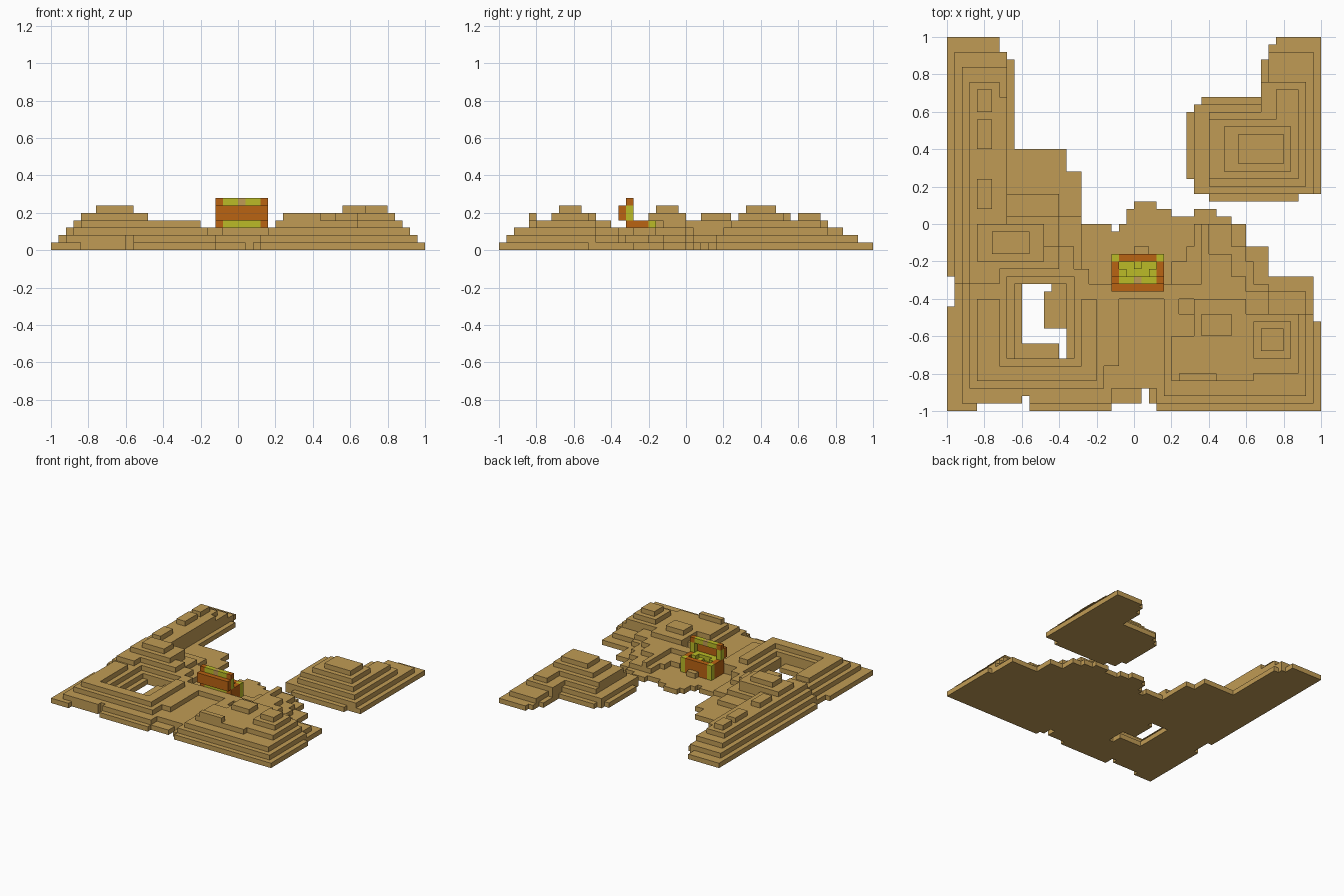
import bpy
import bmesh

CELL = 0.04
HALF = 25

if "Cube" in bpy.data.objects:
    bpy.data.objects.remove(bpy.data.objects["Cube"], do_unlink=True)


def material(name, color):
    mat = bpy.data.materials.new(name)
    mat.use_nodes = True
    mat.diffuse_color = (*color, 1)
    mat.node_tree.nodes["Principled BSDF"].inputs["Base Color"].default_value = (*color, 1)
    return mat


sand = material("sand", (0.53, 0.33, 0.09))
wood = material("orange wood", (0.49, 0.125, 0.006))
gold = material("yellow gold", (0.50, 0.50, 0.02))

heights = {}


def cells(west, east, south, north):
    return [(x, y) for x in range(west, east) for y in range(south, north)]


def fill(level, west, east, south, north):
    for cell in cells(west, east, south, north):
        heights[cell] = max(level, heights.get(cell, 0))


def cut(level, west, east, south, north):
    for cell in cells(west, east, south, north):
        heights[cell] = min(level, heights.get(cell, 0))


def finish(name, bm, mat):
    bmesh.ops.remove_doubles(bm, verts=bm.verts, dist=CELL / 100)
    mesh = bpy.data.meshes.new(name)
    bm.to_mesh(mesh)
    bm.free()
    mesh.materials.append(mat)
    obj = bpy.data.objects.new(name, mesh)
    bpy.context.collection.objects.link(obj)


def build_terrain(name):
    bm = bmesh.new()

    def quad(*corners):
        bm.faces.new([bm.verts.new([c * CELL for c in p]) for p in corners])

    for (x, y), top in heights.items():
        if top == 0:
            continue
        e, n = x + 1, y + 1
        quad((x, y, top), (e, y, top), (e, n, top), (x, n, top))
        quad((x, n, 0), (e, n, 0), (e, y, 0), (x, y, 0))
        sides = (((x, y - 1), (x, y), (e, y)), ((e, y), (e, y), (e, n)),
                 ((x, n), (e, n), (x, n)), ((x - 1, y), (x, n), (x, y)))
        for neighbour, a, b in sides:
            for z in range(heights.get(neighbour, 0), top):
                quad((*a, z), (*b, z), (*b, z + 1), (*a, z + 1))
    finish(name, bm, sand)


def box(name, mat, x, y, z):
    bpy.ops.mesh.primitive_cube_add(size=1)
    obj = bpy.context.object
    obj.name = name
    obj.location = [CELL * sum(r) / 2 for r in (x, y, z)]
    obj.scale = [CELL * (r[1] - r[0]) for r in (x, y, z)]
    obj.data.materials.append(mat)


# Ground sheet of the main land
fill(1, west=-25, east=-18, south=-25, north=25)
fill(1, west=-18, east=-17, south=-25, north=23)
fill(1, west=-17, east=-16, south=-25, north=22)
fill(1, west=-16, east=-9, south=-25, north=10)
fill(1, west=-9, east=-7, south=-25, north=7)
fill(1, west=-7, east=15, south=-25, north=0)
fill(1, west=15, east=18, south=-25, north=-3)
fill(1, west=18, east=24, south=-25, north=-7)
fill(1, west=24, east=25, south=-25, north=-13)
fill(1, west=-1, east=13, south=0, north=1)
fill(1, west=-1, east=5, south=1, north=2)
fill(1, west=0, east=3, south=2, north=3)
fill(1, west=8, east=11, south=1, north=2)

# North-west ridge with its knolls
fill(2, west=-24, east=-17, south=-6, north=23)
fill(3, west=-23, east=-17, south=-6, north=21)
fill(4, west=-22, east=-18, south=-6, north=19)
fill(4, west=-18, east=-17, south=-6, north=17)
for south, north in ((2, 6), (10, 14), (15, 18)):
    fill(5, west=-21, east=-19, south=south, north=north)

# West hill
fill(2, west=-24, east=-10, south=-8, north=4)
fill(2, west=-10, east=-7, south=-8, north=1)
fill(3, west=-23, east=-10, south=-8, north=1)
fill(3, west=-10, east=-8, south=-8, north=-3)
fill(3, west=-8, east=-6, south=-8, north=-6)
fill(4, west=-22, east=-12, south=-8, north=0)
fill(4, west=-12, east=-10, south=-8, north=-3)
fill(5, west=-21, east=-12, south=-5, north=0)
fill(6, west=-19, east=-14, south=-4, north=-1)

# South-west rim around the pit
fill(2, west=-23, east=-3, south=-24, north=-8)
fill(3, west=-22, east=-4, south=-22, north=-8)
fill(4, west=-21, east=-5, south=-21, north=-10)
cut(3, west=-18, east=-7, south=-19, north=-6)
cut(2, west=-17, east=-8, south=-18, north=-7)
cut(1, west=-16, east=-9, south=-18, north=-8)

# Middle plateau and southern trough
fill(3, west=-6, east=10, south=-10, north=-8)
fill(2, west=-5, east=5, south=-22, north=-10)
fill(3, west=-5, east=-2, south=-19, north=-10)
fill(3, west=4, east=6, south=-20, north=-10)
fill(2, west=0, east=2, south=-4, north=-3)

# East arm
fill(2, west=8, east=13, south=-9, north=0)
fill(2, west=7, east=15, south=-9, north=-3)
fill(2, west=5, east=16, south=-9, north=-5)
fill(3, west=9, east=10, south=-9, north=0)
fill(3, west=10, east=13, south=-9, north=-4)
fill(3, west=13, east=15, south=-10, north=-7)

# South-east hill
fill(2, west=3, east=24, south=-24, north=-12)
fill(2, west=10, east=18, south=-12, north=-8)
fill(2, west=18, east=23, south=-12, north=-9)
fill(3, west=4, east=23, south=-23, north=-12)
fill(3, west=8, east=18, south=-12, north=-9)
fill(4, west=5, east=16, south=-21, north=-15)
fill(4, west=8, east=15, south=-15, north=-10)
fill(4, west=15, east=22, south=-20, north=-12)
fill(5, west=16, east=21, south=-18, north=-13)
fill(5, west=9, east=13, south=-15, north=-12)
fill(5, west=6, east=11, south=-21, north=-20)
fill(6, west=17, east=20, south=-17, north=-14)

# Notches in the rim and the open hole in the pit
cut(0, west=-25, east=-24, south=-11, north=-7)
cut(0, west=-21, east=-15, south=-25, north=-24)
cut(0, west=-15, east=-14, south=-25, north=-23)
cut(0, west=-3, east=3, south=-25, north=-24)
cut(0, west=1, east=2, south=-24, north=-22)
cut(0, west=-3, east=-2, south=-1, north=0)
cut(0, west=-15, east=-12, south=-16, north=-8)
cut(0, west=-12, east=-11, south=-9, north=-8)
cut(0, west=-12, east=-9, south=-16, north=-14)
cut(0, west=-10, east=-9, south=-18, north=-16)
build_terrain("main_land")

# Separate north-east island
heights.clear()
fill(1, west=7, east=25, south=6, north=15)
fill(1, west=8, east=25, south=4, north=16)
fill(1, west=9, east=25, south=4, north=17)
fill(1, west=10, east=22, south=3, north=4)
fill(1, west=17, east=25, south=17, north=22)
fill(1, west=18, east=25, south=22, north=24)
fill(1, west=19, east=25, south=24, north=25)
fill(2, west=8, east=24, south=4, north=16)
fill(2, west=18, east=24, south=16, north=23)
fill(3, west=10, east=23, south=5, north=15)
fill(3, west=17, east=23, south=15, north=19)
fill(4, west=10, east=22, south=6, north=14)
fill(4, west=19, east=22, south=14, north=18)
fill(5, west=12, east=21, south=7, north=13)
fill(6, west=14, east=20, south=8, north=12)
build_terrain("island")

# Chest tray: walls, front posts and treasure
box("tray_back_wall", wood, (-3, 4), (-8, -7), (1, 3))
box("tray_back_rim", gold, (-2, 3), (-8, -7), (3, 4))
box("tray_front_wall", wood, (-2, 3), (-5, -4), (1, 4))
box("tray_treasure", gold, (-2, 3), (-7, -5), (1, 3))
for side, west in (("right", -3), ("left", 3)):
    span = (west, west + 1)
    box(side + "_tray_wall", wood, span, (-7, -5), (1, 4))
    box(side + "_tray_back_corner", wood, span, (-8, -7), (3, 4))
    box(side + "_tray_post", gold, span, (-5, -4), (1, 4))
    box(side + "_lid_rim", gold, span, (-8, -7), (4, 6))
    box(side + "_lid_corner", wood, span, (-8, -7), (6, 7))
for x, y in ((-2, -7), (0, -6), (2, -7)):
    box("coin_pile", gold, (x, x + 1), (y, y + 1), (3, 4))

# Open lid standing at the back of the tray
box("lid_panel", wood, (-3, 4), (-9, -8), (4, 6))
for west, east, mat in ((-2, 0, gold), (0, 1, sand), (1, 3, gold)):
    box("lid_top_rim", mat, (west, east), (-8, -7), (6, 7))
